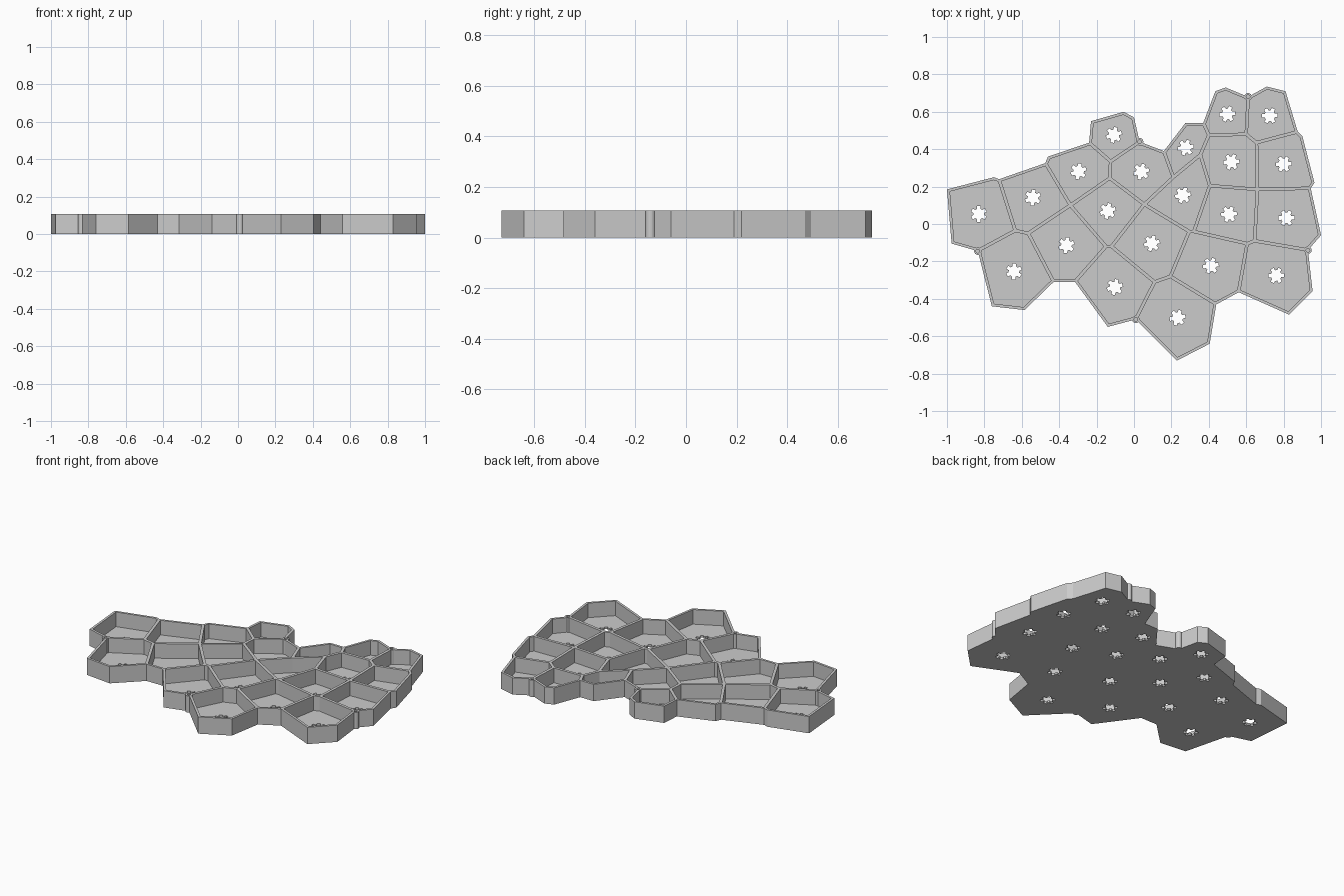
import bpy, bmesh, math
from mathutils import Vector

if "Cube" in bpy.data.objects:
    bpy.data.objects.remove(bpy.data.objects["Cube"])

HEIGHT, FLOOR = 0.107, 0.014

# Corners of the cell network: outer outline first, then inner junctions
corners = [
    (-1, .185), (-.75, .25), (-.72, .24), (-.475, .325), (-.46, .36), (-.24, .435),
    (-.23, .55), (-.055, .60), (0, .57), (.03, .44), (.16, .39), (.275, .54),
    (.37, .54), (.435, .71), (.49, .73), (.61, .68), (.71, .735), (.81, .71),
    (.875, .495), (.90, .47), (.965, .22), (.945, .19), (1, -.06), (.93, -.14),
    (.955, -.36), (.83, -.485), (.56, -.365), (.44, -.43), (.405, -.64), (.23, -.73),
    (.01, -.51), (-.14, -.55), (-.315, -.31), (-.43, -.31), (-.585, -.46), (-.76, -.44),
    (-.835, -.145), (-.975, -.105),
    (-.635, -.035), (-.565, -.05), (-.34, .10), (-.125, .335), (-.13, .245),
    (-.15, -.12), (-.12, -.12), (.055, .105), (.11, -.31), (.195, -.28), (.21, .25),
    (.295, -.04), (.32, -.04), (.355, .37), (.40, .475), (.405, .205), (.60, .48),
    (.655, .435), (.66, .185), (.645, -.09), (.605, -.105)]

# Corner loops of the cells
cells = [
    (0, 1, 2, 38, 36, 37), (2, 3, 40, 39, 38), (3, 4, 5, 41, 42, 40),
    (6, 7, 8, 9, 41, 5), (9, 10, 48, 45, 42, 41), (42, 45, 44, 43, 40),
    (40, 43, 32, 33, 39), (36, 38, 39, 33, 34, 35), (43, 44, 46, 30, 31, 32),
    (45, 49, 47, 46, 44), (48, 51, 53, 50, 49, 45), (10, 11, 12, 52, 51, 48),
    (12, 13, 14, 15, 54, 52), (15, 16, 17, 18, 55, 54), (52, 54, 55, 56, 53, 51),
    (55, 18, 19, 20, 21, 56), (53, 56, 57, 58, 50), (56, 21, 22, 23, 57),
    (49, 50, 58, 26, 27, 47), (58, 57, 23, 24, 25, 26), (46, 47, 27, 28, 29, 30)]
post_corners = (9, 15, 23, 30, 36)


def finish(bm, name):
    bmesh.ops.recalc_face_normals(bm, faces=bm.faces[:])
    mesh = bpy.data.meshes.new(name)
    bm.to_mesh(mesh)
    bm.free()
    obj = bpy.data.objects.new(name, mesh)
    bpy.context.collection.objects.link(obj)
    return obj


def prism(bm, outline, z0, z1):
    low = [bm.verts.new((x, y, z0)) for x, y in outline]
    top = [bm.verts.new((x, y, z1)) for x, y in outline]
    bm.faces.new(low[::-1])
    bm.faces.new(top)
    n = len(low)
    for i in range(n):
        j = (i + 1) % n
        bm.faces.new((low[i], low[j], top[j], top[i]))


def circle(c, r, n=20):
    return [(c[0] + r * math.cos(math.tau * i / n), c[1] + r * math.sin(math.tau * i / n))
            for i in range(n)]


def toothed(c, turn):
    # Six square teeth around a small round hub
    pts = []
    for k in range(6):
        a = turn + k * math.pi / 3
        d, s = Vector((math.cos(a), math.sin(a))), Vector((-math.sin(a), math.cos(a)))
        for r, w in ((.027, -.0095), (.042, -.0095), (.042, .0095), (.027, .0095)):
            p = Vector(c) + d * r + s * w
            pts.append((p.x, p.y))
    return pts


def boolean(obj, tool, operation):
    mod = obj.modifiers.new("cut", 'BOOLEAN')
    mod.object, mod.operation, mod.solver = tool, operation, 'EXACT'
    bpy.context.view_layer.objects.active = obj
    bpy.ops.object.modifier_apply(modifier=mod.name)
    bpy.data.objects.remove(tool)


# Tray: flat cells, inset to wall width, then pressed down to the floor
bm = bmesh.new()
verts = [bm.verts.new((x, y, HEIGHT)) for x, y in corners]
pockets = [bm.faces.new([verts[i] for i in loop]) for loop in cells]
for f in pockets:
    f.normal_update()
    if f.normal.z < 0:
        f.normal_flip()
centres = [f.calc_center_median_weighted().xy for f in pockets]
bmesh.ops.inset_region(bm, faces=pockets, thickness=.006, use_boundary=True, use_even_offset=True)
bmesh.ops.inset_individual(bm, faces=pockets, thickness=.009, use_even_offset=True)
rim = [e for e in bm.edges if e.is_boundary]
bmesh.ops.inset_individual(bm, faces=pockets, thickness=0, depth=FLOOR - HEIGHT)

# Outer side walls and underside
skirt = bmesh.ops.extrude_edge_only(bm, edges=rim)["geom"]
for v in skirt:
    if isinstance(v, bmesh.types.BMVert):
        v.co.z = 0
bmesh.ops.contextual_create(bm, geom=[e for e in skirt if isinstance(e, bmesh.types.BMEdge)])
tray = finish(bm, "cell_tray")

# Round posts at some wall joints
bm = bmesh.new()
for i in post_corners:
    prism(bm, circle(corners[i], .02), 0, HEIGHT)
boolean(tray, finish(bm, "joint_posts"), 'UNION')

# Toothed floor holes and blind bores in the posts
bm = bmesh.new()
for c in centres:
    prism(bm, toothed(c, math.radians(15 - 18 * c.x)), -.05, .05)
for i in post_corners:
    prism(bm, circle(corners[i], .01, 12), FLOOR, HEIGHT + .05)
boolean(tray, finish(bm, "hole_cutters"), 'DIFFERENCE')

grey = bpy.data.materials.new("grey")
grey.diffuse_color = (.6, .6, .6, 1)
grey.use_nodes = True
grey.node_tree.nodes["Principled BSDF"].inputs["Base Color"].default_value = grey.diffuse_color
tray.data.materials.clear()
tray.data.materials.append(grey)
for p in tray.data.polygons:
    p.material_index = 0
